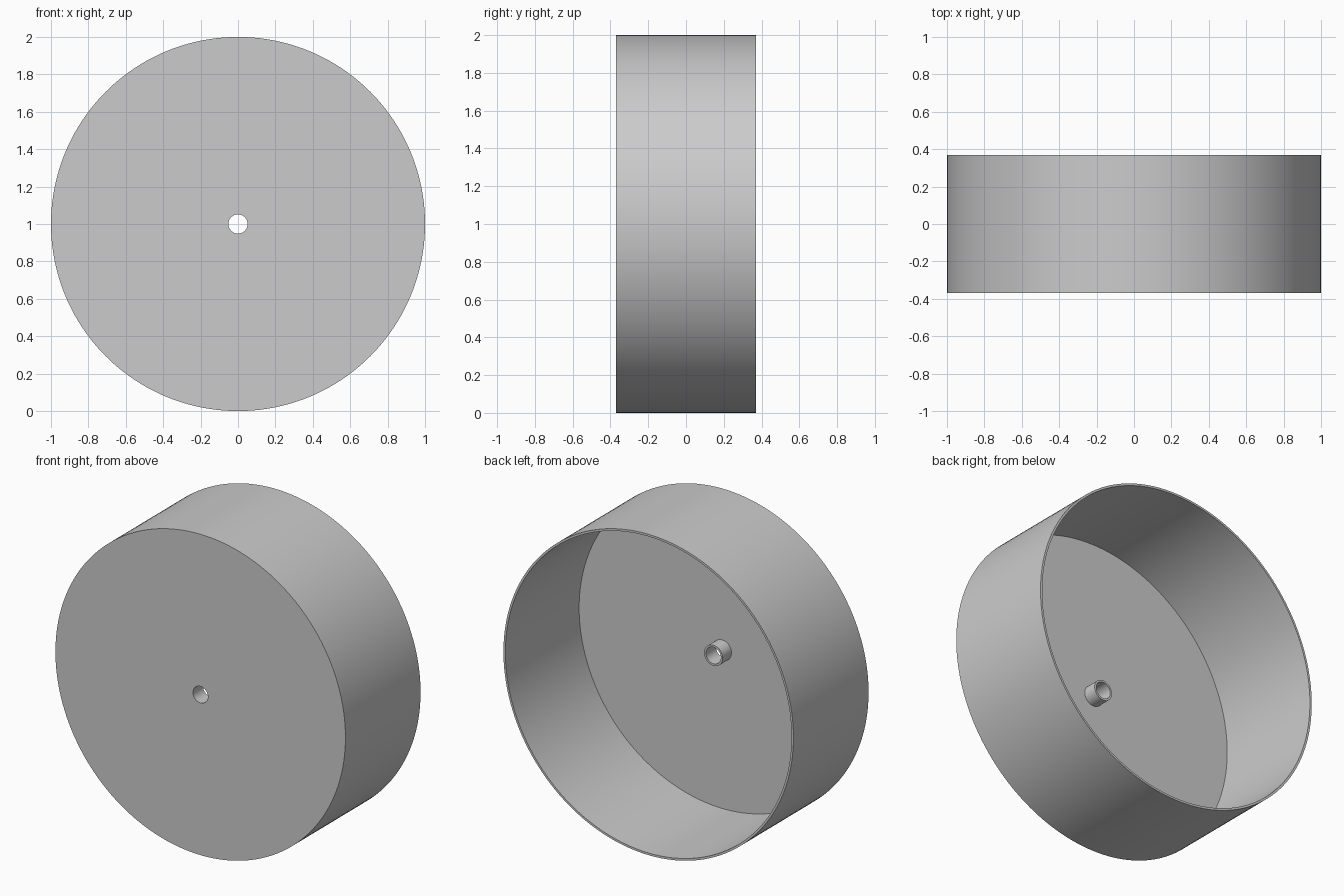
import bpy, bmesh, math

if "Cube" in bpy.data.objects:
    bpy.data.objects.remove(bpy.data.objects["Cube"])

SEGMENTS = 160
R, HALF = 1.0, 0.37          # drum radius and half depth
T = 0.0135                   # sheet thickness
HOLE_R, HUB_R, HUB_END = 0.0515, 0.0640, -0.27

grey = bpy.data.materials.new("plain grey")
grey.diffuse_color = (0.6, 0.6, 0.6, 1)
grey.use_nodes = True
grey.node_tree.nodes["Principled BSDF"].inputs["Base Color"].default_value = grey.diffuse_color


def lathe(name, profile, material):
    """Spin a closed (radius, y) profile round the horizontal y axis."""
    bm = bmesh.new()
    rings = []
    for i in range(SEGMENTS):
        a = 2 * math.pi * i / SEGMENTS
        rings.append([bm.verts.new((r * math.cos(a), y, 1 + r * math.sin(a)))
                      for r, y in profile])
    n = len(profile)
    for i in range(SEGMENTS):
        p, q = rings[i], rings[(i + 1) % SEGMENTS]
        for j in range(n):
            k = (j + 1) % n
            bm.faces.new((p[j], p[k], q[k], q[j]))
    bmesh.ops.recalc_face_normals(bm, faces=bm.faces)
    mesh = bpy.data.meshes.new(name)
    bm.to_mesh(mesh)
    bm.free()
    mesh.materials.append(material)
    obj = bpy.data.objects.new(name, mesh)
    bpy.context.collection.objects.link(obj)
    bpy.ops.object.select_all(action='DESELECT')
    obj.select_set(True)
    bpy.context.view_layer.objects.active = obj
    bpy.ops.object.shade_smooth_by_angle(angle=math.radians(30))
    return obj


# Shallow open drum: front disc with centre hole, outer wall and inner hub tube
lathe("drum_with_hub", [
    (HOLE_R, -HALF), (R, -HALF), (R, HALF), (R - T, HALF),   # front, wall, rim
    (R - T, -HALF + T), (HUB_R, -HALF + T),                  # inside wall, floor
    (HUB_R, HUB_END), (HOLE_R, HUB_END),                     # hub tube
], grey)
